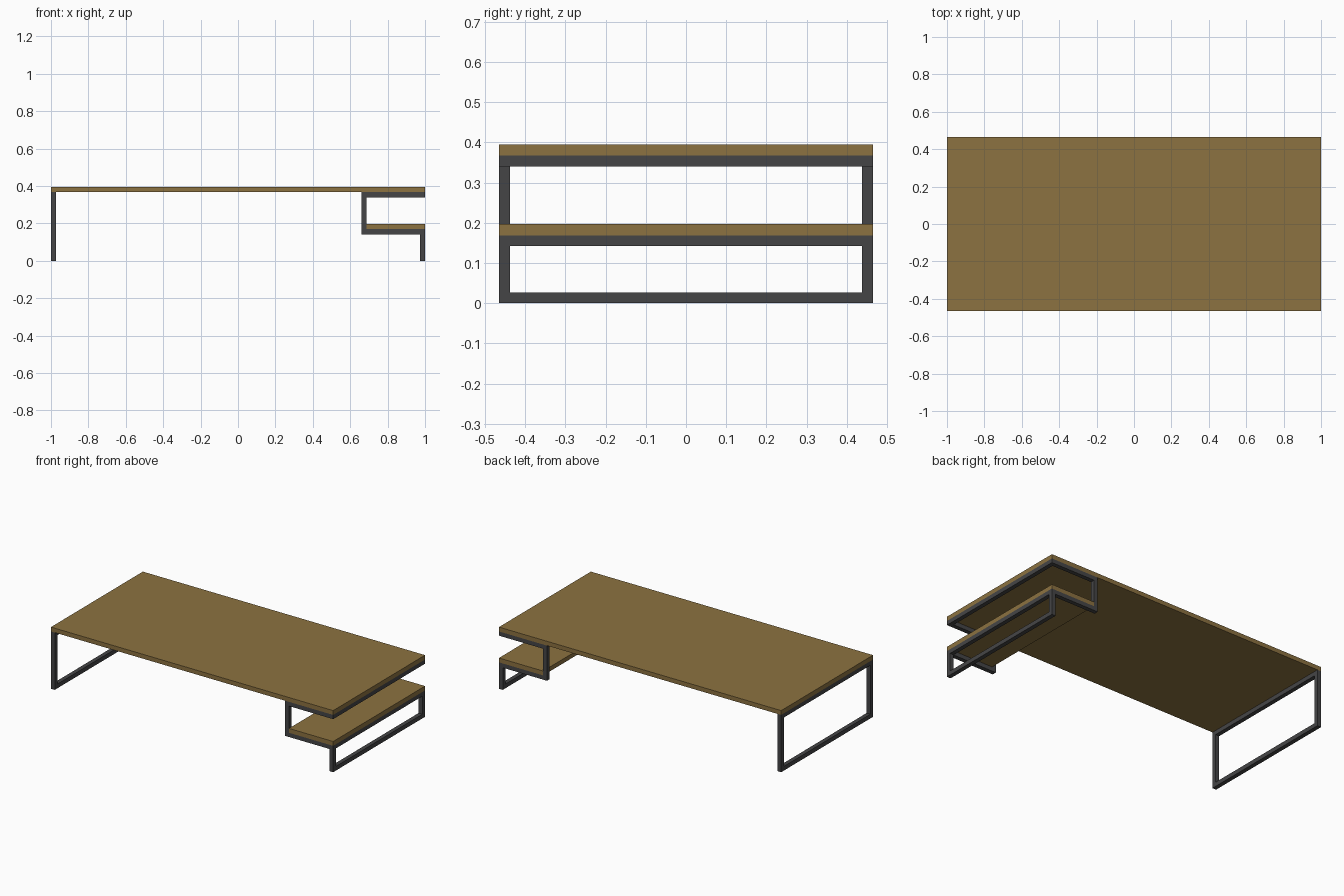
import bpy

if "Cube" in bpy.data.objects:
    bpy.data.objects.remove(bpy.data.objects["Cube"])

W, D = 1.0, 0.465      # half length, half depth
T = 0.027              # square bar thickness
TOP, SHELF = 0.367, 0.169   # undersides of the two boards
BOARD = 0.028
XI = 0.66              # inner end of the right-hand frame


def material(name, rgb):
    m = bpy.data.materials.new(name)
    m.diffuse_color = (*rgb, 1)
    m.use_nodes = True
    m.node_tree.nodes["Principled BSDF"].inputs["Base Color"].default_value = m.diffuse_color
    return m


wood = material("brown wood", (0.262, 0.168, 0.052))
metal = material("dark metal", (0.06, 0.06, 0.062))


def box(name, x, y, z, mat):
    """Box from (min, max) pairs on each axis."""
    v = [(a, b, c) for a in x for b in y for c in z]
    f = [(0, 1, 3, 2), (4, 6, 7, 5), (0, 4, 5, 1),
         (2, 3, 7, 6), (0, 2, 6, 4), (1, 5, 7, 3)]
    me = bpy.data.meshes.new(name)
    me.from_pydata(v, [], f)
    me.materials.append(mat)
    ob = bpy.data.objects.new(name, me)
    bpy.context.collection.objects.link(ob)
    return ob


# wooden boards
box("tabletop", (-W, W), (-D, D), (TOP, TOP + BOARD), wood)
box("lower_shelf", (XI + T, W), (-D, D), (SHELF, SHELF + BOARD), wood)

left, right = (-W, -W + T), (W - T, W)
inner = (-D + T, D - T)

# crossbars running front to back
for name, x, z in (("left_foot_bar", left, 0),
                   ("left_top_bar", left, TOP - T),
                   ("right_foot_bar", right, 0),
                   ("shelf_end_bar", right, SHELF - T),
                   ("right_top_bar", right, TOP - T)):
    box(name, x, inner, (z, z + T), metal)

# posts and side rails, front and back
for side, y in (("front", (-D, -D + T)), ("back", (D - T, D))):
    box(side + "_left_leg", left, y, (0, TOP), metal)
    box(side + "_right_leg", right, y, (0, SHELF - T), metal)
    box(side + "_shelf_rail", (XI, W), y, (SHELF - T, SHELF), metal)
    box(side + "_shelf_post", (XI, XI + T), y, (SHELF, TOP - T), metal)
    box(side + "_top_rail", (XI, W), y, (TOP - T, TOP), metal)
